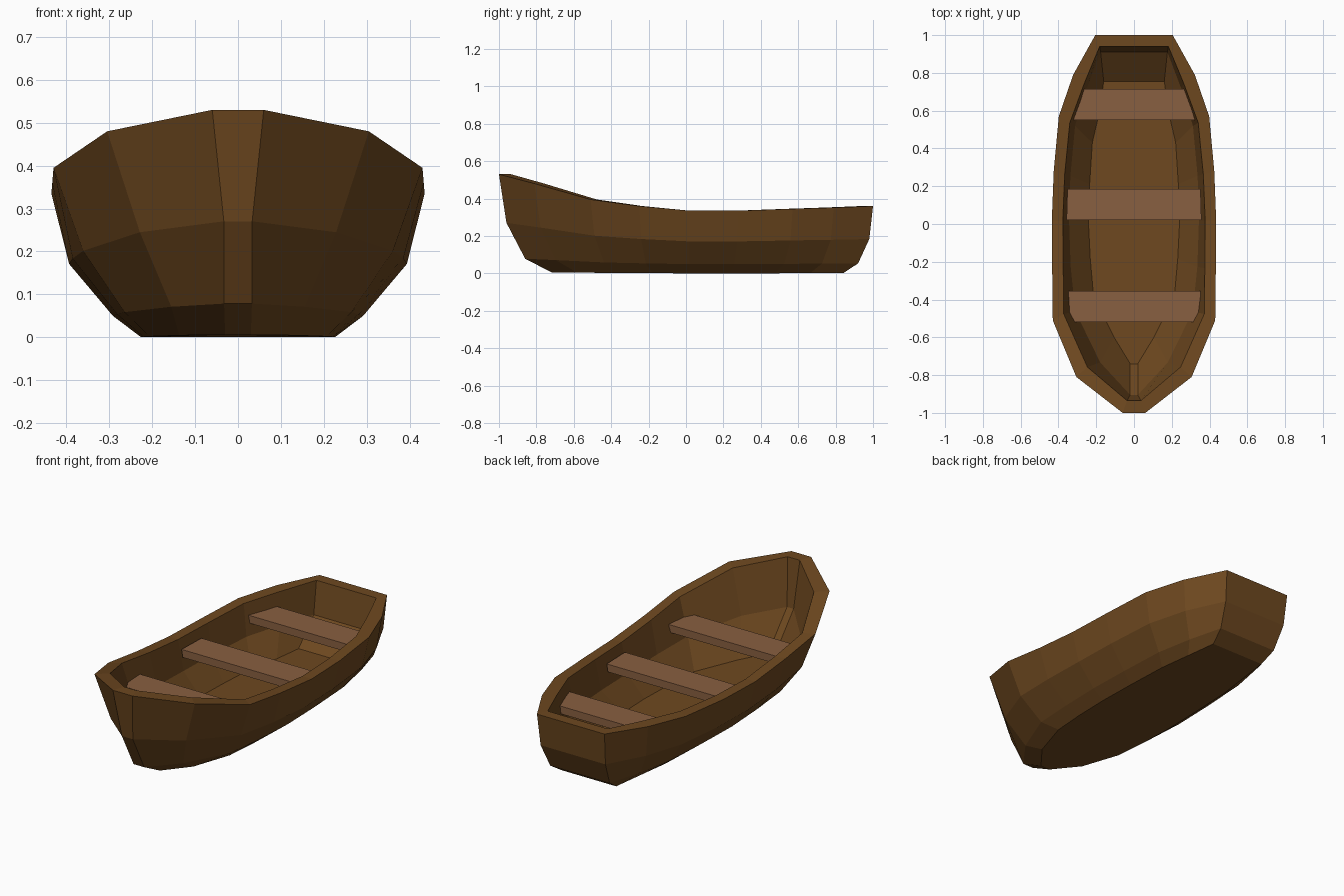
import bpy, bmesh

if "Cube" in bpy.data.objects:
    bpy.data.objects.remove(bpy.data.objects["Cube"])

def material(name, rgb):
    m = bpy.data.materials.new(name)
    m.diffuse_color = (*rgb, 1)
    m.use_nodes = True
    m.node_tree.nodes["Principled BSDF"].inputs["Base Color"].default_value = m.diffuse_color
    return m

hull_mat = material("hull_wood", (0.155, 0.065, 0.014))
seat_mat = material("seat_wood", (0.25, 0.115, 0.052))

def make(name, bm, mat):
    bmesh.ops.recalc_face_normals(bm, faces=bm.faces)
    me = bpy.data.meshes.new(name)
    bm.to_mesh(me)
    bm.free()
    me.materials.append(mat)
    ob = bpy.data.objects.new(name, me)
    bpy.context.collection.objects.link(ob)
    return ob

# Gunwale half outline, bow to stern: x, y, z
sheer = [(.06, -1, .53), (.305, -.81, .48), (.43, -.51, .395), (.433, -.25, .36),
         (.435, .02, .335), (.425, .28, .335), (.398, .57, .345), (.322, .79, .352), (.205, 1, .36)]
# Width factors along the hull for each level below the gunwale
top_w = [1] * 9
mid_w = [.55, .75, .84, .89, .905, .91, .91, .93, .96]
low_w = [.54, .51, .615, .65, .67, .67, .68, .72, .88]
base_w = [.5, .45, .48, .51, .52, .52, .53, .58, .8]

def ring(bm, widths, bow, stern, zf, inset=0, lift=0):
    half = []
    for (x, y, z), w in zip(sheer, widths):
        px = x * w - inset * (.4 if x < .25 else 1)
        half.append((max(px, .02), y * (bow if y < 0 else stern), z * zf + lift))
    pts = half + [(-x, y, z) for x, y, z in reversed(half)]
    return [bm.verts.new(p) for p in pts]

# Hull shell: outside from the bottom up, over the rim, down to the floor
bm = bmesh.new()
rings = [ring(bm, base_w, .72, .84, .028, 0, -.009),
         ring(bm, low_w, .86, .92, .148),
         ring(bm, mid_w, .96, .98, .51),
         ring(bm, top_w, 1, 1, 1),
         ring(bm, top_w, .935, .94, 1, .058),
         ring(bm, mid_w, .905, .91, .51, .05),
         ring(bm, low_w, .74, .755, .1, .05, .025)]
for a, b in zip(rings, rings[1:]):
    n = len(a)
    for i in range(n):
        j = (i + 1) % n
        bm.faces.new((a[i], a[j], b[j], b[i]))
bm.faces.new(rings[0])
bm.faces.new(rings[-1])
make("hull", bm, hull_mat)

# Seat planks, tapered to follow the hull
def seat(name, y0, y1, x0, x1, top, thick=.042):
    bm = bmesh.new()
    bmesh.ops.create_cube(bm, size=1)
    for v in bm.verts:
        x, y = (x0, y0) if v.co.y < 0 else (x1, y1)
        v.co = (x if v.co.x > 0 else -x, y, top if v.co.z > 0 else top - thick)
        if v.co.z < top - .01:
            v.co.x *= .98
    make(name, bm, seat_mat)

seat("bow_seat", -.52, -.355, .342, .353, .295)
seat("middle_seat", .02, .185, .357, .352, .285)
seat("stern_seat", .55, .715, .324, .275, .28)
